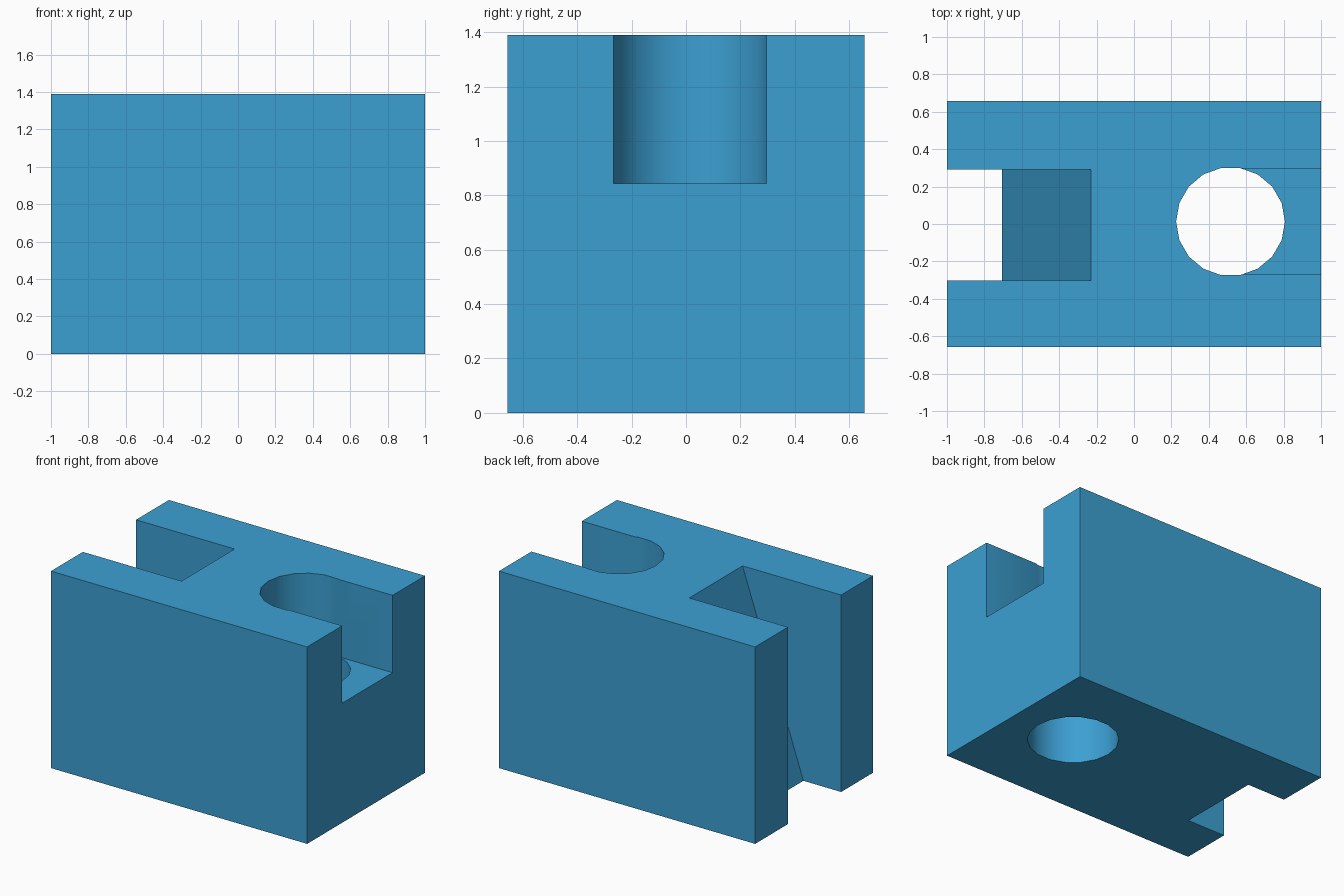
import bpy, bmesh, math

default = bpy.data.objects.get("Cube")
if default:
    bpy.data.objects.remove(default, do_unlink=True)

# Single blue material
blue = bpy.data.materials.new("blue")
blue.use_nodes = True
colour = (0.045, 0.35, 0.65, 1.0)
blue.diffuse_color = colour
blue.node_tree.nodes["Principled BSDF"].inputs["Base Color"].default_value = colour

HEIGHT, HALF_DEPTH = 1.39, 0.657
OVER = 0.2  # how far cutters reach past the block


def prism(name, profile, axis, start, end):
    """Extrude a closed 2D profile along 'y' (profile is x,z) or 'z' (profile is x,y)."""
    def place(p, t):
        return (p[0], t, p[1]) if axis == "y" else (p[0], p[1], t)

    bm = bmesh.new()
    base = bm.faces.new([bm.verts.new(place(p, start)) for p in profile])
    extruded = bmesh.ops.extrude_face_region(bm, geom=[base])["geom"]
    step = (0, end - start, 0) if axis == "y" else (0, 0, end - start)
    verts = [g for g in extruded if isinstance(g, bmesh.types.BMVert)]
    bmesh.ops.translate(bm, vec=step, verts=verts)
    bmesh.ops.recalc_face_normals(bm, faces=bm.faces)
    mesh = bpy.data.meshes.new(name)
    bm.to_mesh(mesh)
    bm.free()
    mesh.materials.append(blue)
    obj = bpy.data.objects.new(name, mesh)
    bpy.context.collection.objects.link(obj)
    return obj


def rect(x0, x1, z0, z1):
    return [(x0, z0), (x1, z0), (x1, z1), (x0, z1)]


# Main block
block = prism("slotted_block", rect(-1, 1, 0, HEIGHT), "y", -HALF_DEPTH, HALF_DEPTH)

# Full-height slot whose end wall slopes outward toward the bottom
top_x, bottom_x = -0.23, -0.705
lean = (top_x - bottom_x) / HEIGHT * OVER
slope_slot = prism("sloped_slot_cutter",
                   [(-1 - OVER, -OVER), (bottom_x - lean, -OVER),
                    (top_x + lean, HEIGHT + OVER), (-1 - OVER, HEIGHT + OVER)],
                   "y", -0.302, 0.291)

# Vertical through hole with 18 sides
hole_x, hole_y, radius, sides = 0.516, 0.013, 0.291, 18
angles = [2 * math.pi * i / sides for i in range(sides)]
hole = prism("round_hole_cutter",
             [(hole_x + radius * math.cos(a), hole_y + radius * math.sin(a)) for a in angles],
             "z", -OVER, HEIGHT + OVER)

# Shallow slot from the hole out to the side
side_slot = prism("side_slot_cutter",
                  rect(hole_x, 1 + OVER, 0.844, HEIGHT + OVER), "y", -0.266, 0.296)

# Cut the block, then drop the cutters
bpy.ops.object.select_all(action="DESELECT")
bpy.context.view_layer.objects.active = block
block.select_set(True)
for cutter in (slope_slot, hole, side_slot):
    cutter.hide_render = True
    mod = block.modifiers.new(cutter.name, "BOOLEAN")
    mod.operation = "DIFFERENCE"
    mod.solver = "EXACT"
    mod.object = cutter
    bpy.ops.object.modifier_apply(modifier=mod.name)
    bpy.data.objects.remove(cutter, do_unlink=True)

# Smooth hole wall, crisp edges elsewhere
bpy.ops.object.shade_smooth_by_angle(angle=math.radians(30))
